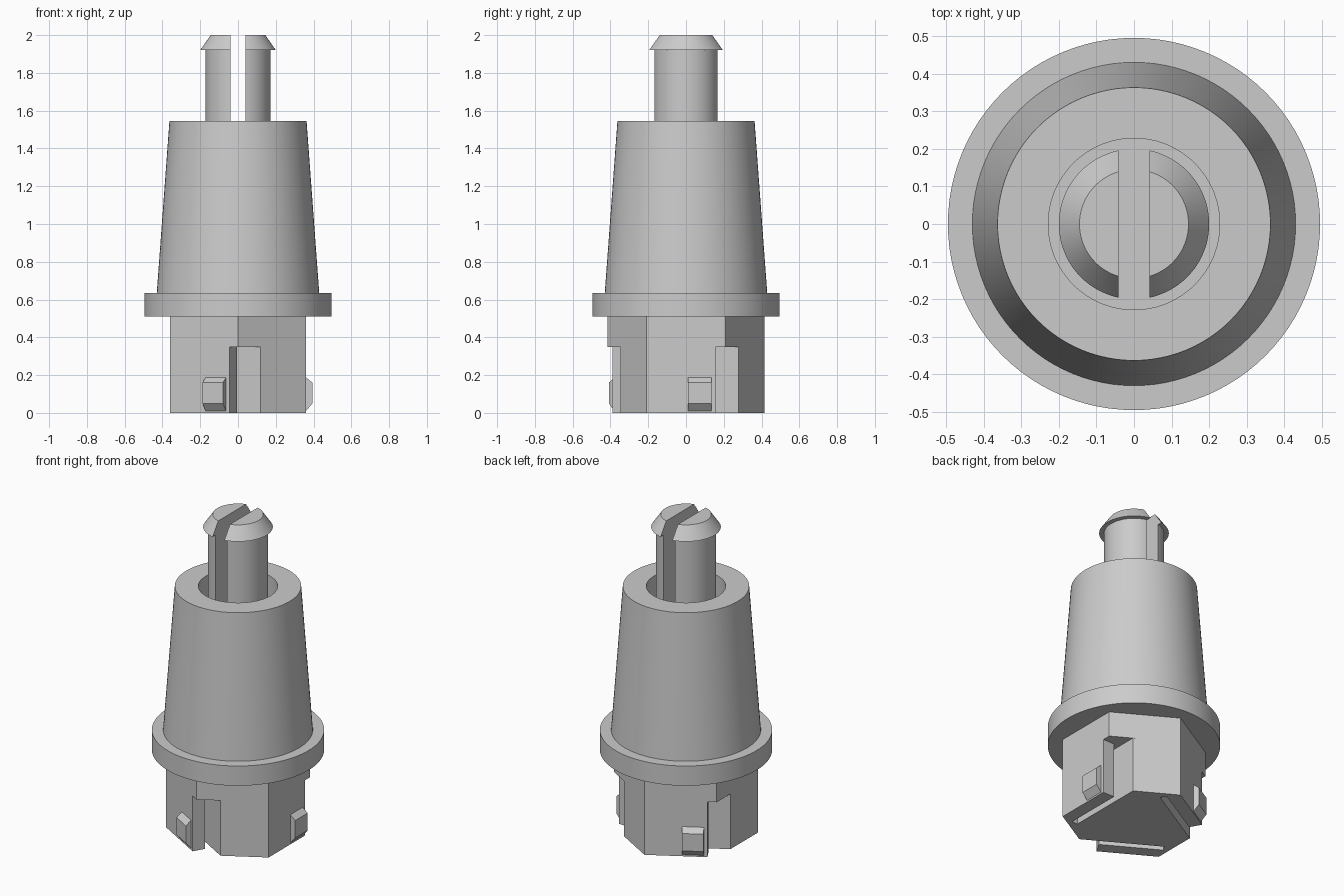
import bpy, bmesh, math
from mathutils import Matrix

old = bpy.data.objects.get("Cube")
if old:
    bpy.data.objects.remove(old, do_unlink=True)

grey = bpy.data.materials.new("plain grey")
grey.use_nodes = True
GREY = (0.6, 0.6, 0.6, 1)
grey.diffuse_color = GREY
grey.node_tree.nodes["Principled BSDF"].inputs["Base Color"].default_value = GREY


def loft(name, rings, cap=True, smooth=False):
    """Join equal-length rings of points with quads, capping both ends."""
    bm = bmesh.new()
    rows = [[bm.verts.new(p) for p in ring] for ring in rings]
    n = len(rows[0])
    for a, b in zip(rows, rows[1:]):
        for i in range(n):
            j = (i + 1) % n
            bm.faces.new((a[i], a[j], b[j], b[i]))
    if cap:
        bm.faces.new(rows[0][::-1])
        bm.faces.new(rows[-1])
    bmesh.ops.recalc_face_normals(bm, faces=bm.faces)
    mesh = bpy.data.meshes.new(name)
    bm.to_mesh(mesh)
    bm.free()
    mesh.materials.append(grey)
    obj = bpy.data.objects.new(name, mesh)
    bpy.context.collection.objects.link(obj)
    if smooth:
        bpy.ops.object.select_all(action='DESELECT')
        obj.select_set(True)
        bpy.context.view_layer.objects.active = obj
        bpy.ops.object.shade_smooth_by_angle(angle=math.radians(30))
    return obj


def arc(r, z, start, end, n):
    step = (end - start) / n
    return [(r * math.cos(start + i * step), r * math.sin(start + i * step), z)
            for i in range(n + 1)]


def turned(name, profile):
    return loft(name, [arc(r, z, 0, math.tau, 96)[:-1] for r, z in profile], smooth=True)


def prism(name, outline, z0, z1):
    return loft(name, [[(x, y, z) for x, y in outline] for z in (z0, z1)])


# Tapered sleeve with flange and deep bore
FLOOR = 0.64
turned("flanged_sleeve", [(0.495, 0.51), (0.495, 0.635), (0.43, 0.635),
                          (0.363, 1.545), (0.228, 1.545), (0.228, FLOOR)])

# Split post with a chamfered head
HALF_GAP = 0.041
for side, turn in (("left", 0), ("right", math.pi)):
    rings = []
    for r, z in ((0.172, FLOOR), (0.172, 1.92), (0.2, 1.92), (0.145, 2.0)):
        a = math.acos(HALF_GAP / r)
        rings.append(arc(r, z, -a, a, 40))
    prong = loft(side + "_prong", rings, smooth=True)
    prong.data.transform(Matrix.Rotation(turn, 4, 'Z'))

# Hexagonal base: solid above, slotted into three spring fingers below
APOTHEM, CORNER = 0.36, 0.4157
SLOT_TOP = 0.35
hexagon = [(CORNER * math.cos(math.radians(a)), CORNER * math.sin(math.radians(a)))
           for a in range(30, 390, 60)]
prism("hex_base_upper", hexagon, SLOT_TOP, 0.51)

finger = [(APOTHEM, -CORNER / 2), (APOTHEM, 0.155), (0.28, 0.155),
          (0.28, -0.22), (0.24, -0.22), (0.24, 0.277)]
slotted = []
for k in range(3):
    c, s = math.cos(k * math.tau / 3), math.sin(k * math.tau / 3)
    slotted += [(x * c - y * s, x * s + y * c) for x, y in finger]
prism("hex_base_slotted", slotted, 0, SLOT_TOP)

# Chamfered catch on each spring finger
catch = [(0.35, 0.01), (APOTHEM, 0.01), (0.394, 0.05), (0.394, 0.16),
         (APOTHEM, 0.188), (0.35, 0.188)]
for k in range(3):
    obj = loft("catch_%d" % (k + 1), [[(x, y, z) for x, z in catch] for y in (0.01, 0.135)])
    obj.data.transform(Matrix.Rotation(k * math.tau / 3, 4, 'Z'))
